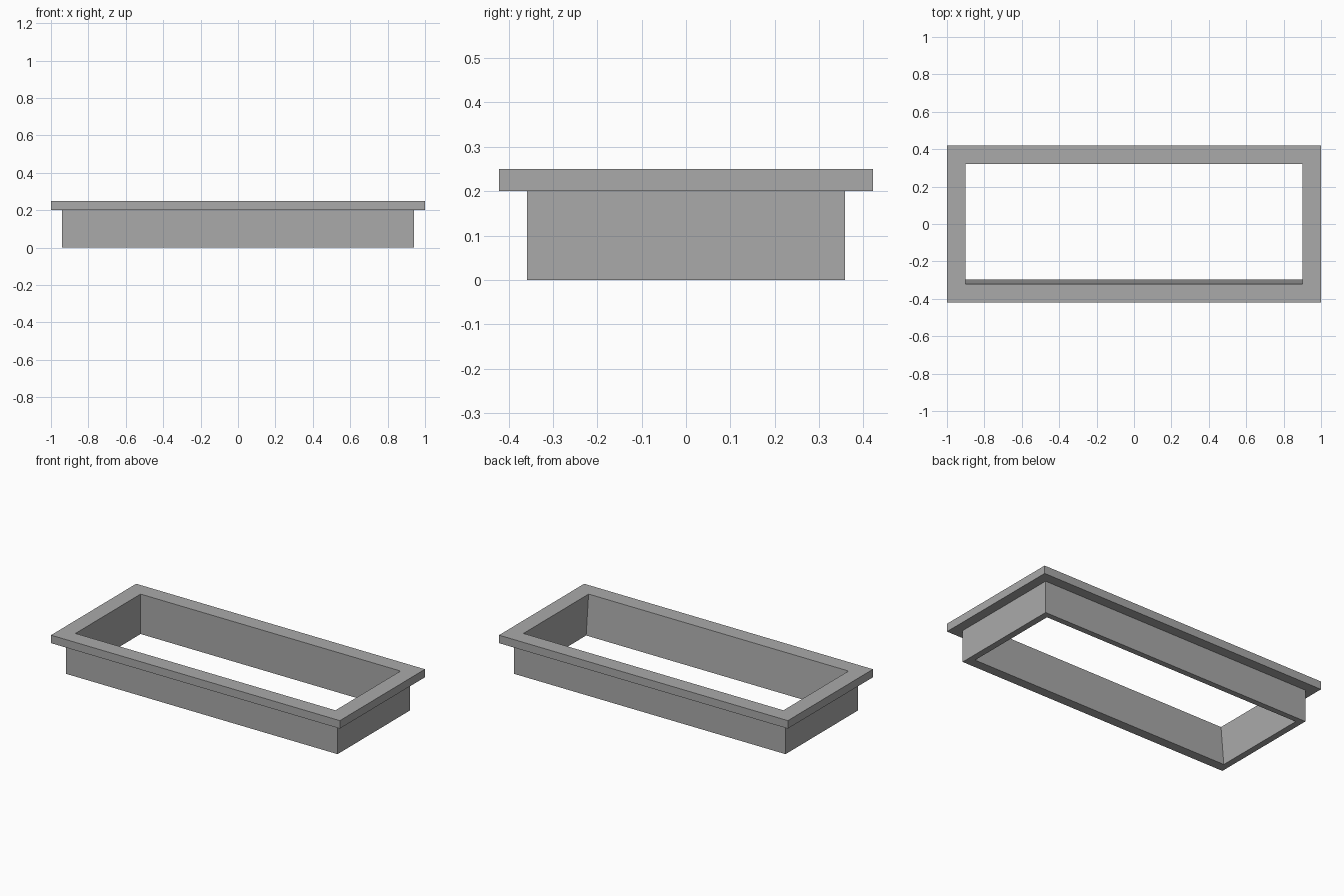
import bpy
import bmesh

cube = bpy.data.objects.get("Cube")
if cube:
    bpy.data.objects.remove(cube, do_unlink=True)

GREY = (0.4, 0.4, 0.4, 1.0)
grey = bpy.data.materials.new("plain grey")
grey.use_nodes = True
grey.diffuse_color = GREY
grey.node_tree.nodes["Principled BSDF"].inputs["Base Color"].default_value = GREY

# Overall sizes
RIM_X, RIM_Y = 1.0, 0.421
BODY_X, BODY_Y = 0.94, 0.358
HOLE_X, HOLE_Y = 0.90, 0.322
BODY_TOP, RIM_TOP = 0.2, 0.25
FRONT_LEAN = 0.024  # how far the front inner wall leans in at the base


def rectangle(bm, half_x, half_y, z, front_shift=0.0):
    """Four corners, counter-clockwise, with an optional shift of the front edge."""
    front = -half_y + front_shift
    corners = ((-half_x, front), (half_x, front), (half_x, half_y), (-half_x, half_y))
    return [bm.verts.new((x, y, z)) for x, y in corners]


def frame(name, loops):
    """Closed frame skinned around a cycle of rectangular loops."""
    bm = bmesh.new()
    rings = [rectangle(bm, *loop) for loop in loops]
    for a, b in zip(rings, rings[1:] + rings[:1]):
        for i in range(4):
            j = (i + 1) % 4
            bm.faces.new((a[i], a[j], b[j], b[i]))
    bmesh.ops.recalc_face_normals(bm, faces=bm.faces)
    mesh = bpy.data.meshes.new(name)
    bm.to_mesh(mesh)
    bm.free()
    mesh.materials.append(grey)
    obj = bpy.data.objects.new(name, mesh)
    bpy.context.collection.objects.link(obj)
    return obj


# One hollow frame: outer wall, overhanging rim, then down the inner wall
frame("flanged_frame", [
    (BODY_X, BODY_Y, 0.0),
    (BODY_X, BODY_Y, BODY_TOP),
    (RIM_X, RIM_Y, BODY_TOP),
    (RIM_X, RIM_Y, RIM_TOP),
    (HOLE_X, HOLE_Y, RIM_TOP),
    (HOLE_X, HOLE_Y, 0.0, FRONT_LEAN),
])
